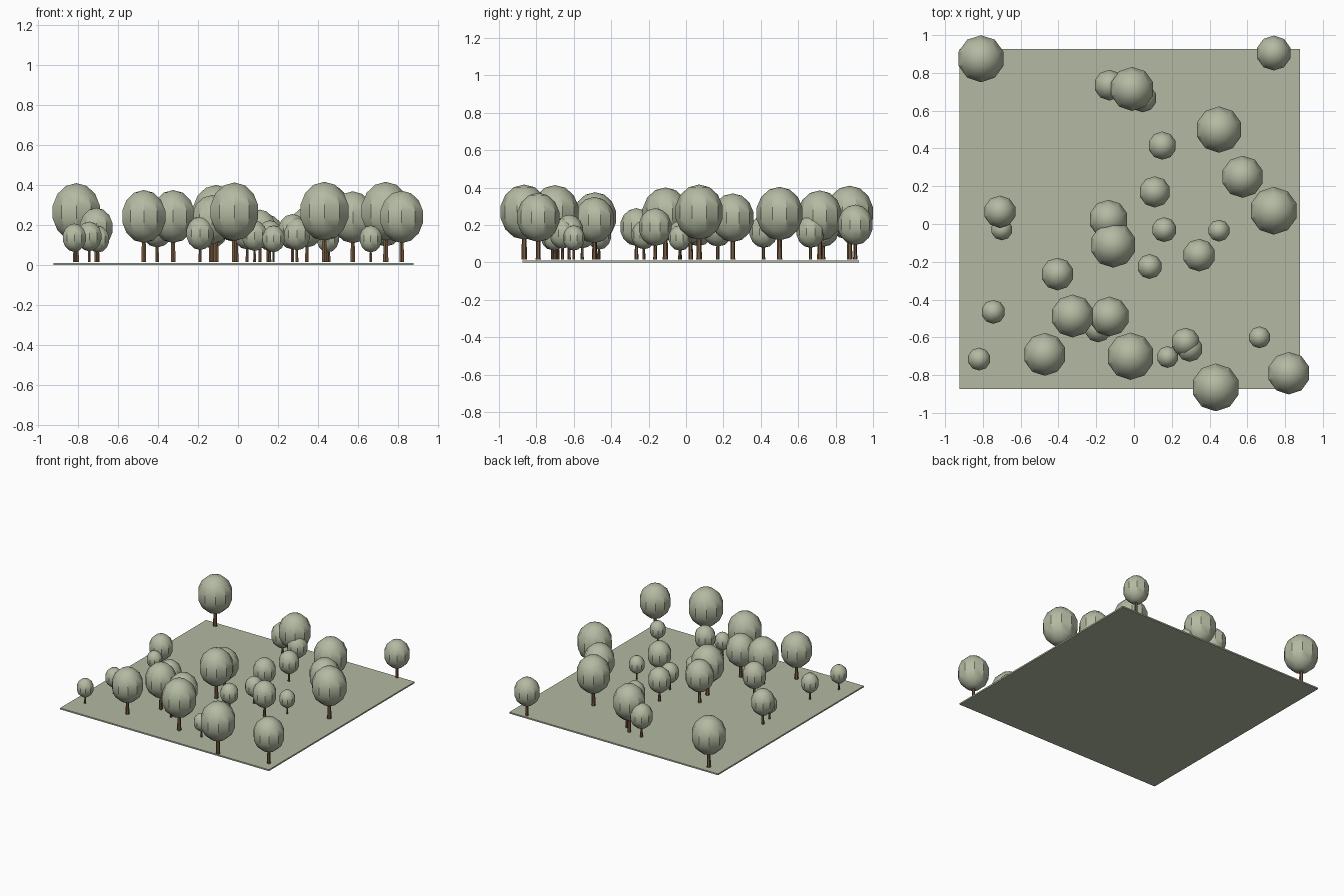
import bpy, bmesh, math
from mathutils import Matrix

if "Cube" in bpy.data.objects:
    bpy.data.objects.remove(bpy.data.objects["Cube"])


def material(name, rgb):
    m = bpy.data.materials.new(name)
    m.diffuse_color = (*rgb, 1)
    m.use_nodes = True
    m.node_tree.nodes["Principled BSDF"].inputs["Base Color"].default_value = m.diffuse_color
    return m


SAGE = material("sage green", (0.45, 0.49, 0.36))
BARK = material("bark brown", (0.19, 0.11, 0.055))


def finish(name, bm, mat):
    # smooth shading with edges over 30 degrees kept sharp
    for f in bm.faces:
        f.smooth = True
    for e in bm.edges:
        e.smooth = e.calc_face_angle(0) < math.radians(30)
    me = bpy.data.meshes.new(name)
    bm.to_mesh(me)
    bm.free()
    me.materials.append(mat)
    ob = bpy.data.objects.new(name, me)
    bpy.context.collection.objects.link(ob)
    return ob


def tree(i, x, y, r):
    base = 0.015
    # crown: slightly tall low-poly ball
    bm = bmesh.new()
    bmesh.ops.create_uvsphere(bm, u_segments=10, v_segments=7, radius=r * 1.02)
    bmesh.ops.scale(bm, vec=(1, 1, 1.14), verts=bm.verts)
    bmesh.ops.translate(bm, vec=(x, y, base + 2 * r), verts=bm.verts)
    finish(f"tree_crown_{i:02d}", bm, SAGE)
    # trunk: tapered post reaching into the crown
    h = 1.2 * r
    bm = bmesh.new()
    bmesh.ops.create_cone(bm, cap_ends=True, segments=6, radius1=r * 0.12,
                          radius2=r * 0.09, depth=h,
                          matrix=Matrix.Translation((x, y, base + h / 2)))
    finish(f"tree_trunk_{i:02d}", bm, BARK)


# ground slab
bm = bmesh.new()
bmesh.ops.create_cube(bm, size=1)
bmesh.ops.scale(bm, vec=(1.803, 1.8, 0.011), verts=bm.verts)
bmesh.ops.translate(bm, vec=(-0.023, 0.026, 0.0055), verts=bm.verts)
finish("ground_slab", bm, SAGE)

# tree positions and crown radii: x, y, r
TREES = [
    (-.81, .875, .125), (.74, .905, .093), (-.13, .735, .082), (-.01, .715, .117),
    (.046, .666, .075), (.15, .415, .075), (.45, .5, .123), (.11, .17, .083),
    (.575, .25, .112), (.74, .07, .127), (-.71, .065, .086), (-.70, -.03, .057),
    (-.135, .025, .104), (-.11, -.11, .122), (.16, -.03, .066), (.45, -.035, .058),
    (.345, -.165, .087), (.083, -.225, .066), (-.405, -.265, .087), (-.745, -.465, .064),
    (-.325, -.487, .114), (-.13, -.49, .106), (-.19, -.555, .072), (-.82, -.715, .061),
    (-.472, -.69, .114), (-.018, -.70, .126), (.178, -.704, .058), (.295, -.66, .07),
    (.273, -.625, .076), (.665, -.6, .058), (.433, -.865, .127), (.82, -.79, .113),
]
for i, t in enumerate(TREES):
    tree(i + 1, *t)
